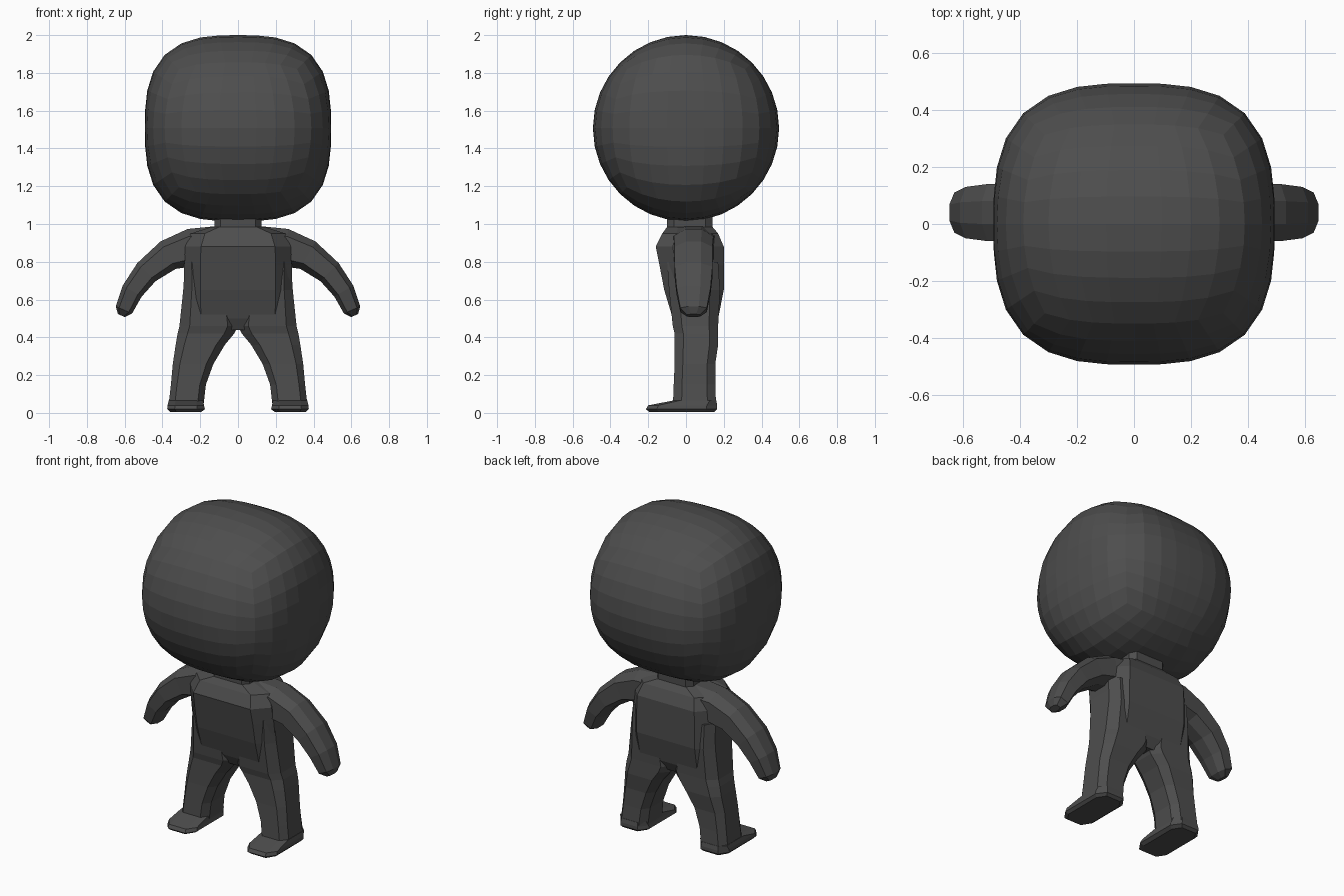
import bpy
import bmesh
from math import pi, tan
from mathutils import Vector

default_cube = bpy.data.objects.get("Cube")
if default_cube:
    bpy.data.objects.remove(default_cube, do_unlink=True)

# One dark grey for the whole figure
CHARCOAL = (0.075, 0.075, 0.075, 1.0)
charcoal = bpy.data.materials.new("charcoal_grey")
charcoal.diffuse_color = CHARCOAL
charcoal.use_nodes = True
shader = next(n for n in charcoal.node_tree.nodes if n.type == "BSDF_PRINCIPLED")
shader.inputs["Base Color"].default_value = CHARCOAL


def finish(name, bm, mirror=False):
    """Turn a bmesh into a flat-shaded object, optionally mirrored across x."""
    bmesh.ops.recalc_face_normals(bm, faces=bm.faces)
    mesh = bpy.data.meshes.new(name)
    bm.to_mesh(mesh)
    bm.free()
    mesh.materials.append(charcoal)
    obj = bpy.data.objects.new(name, mesh)
    bpy.context.collection.objects.link(obj)
    if mirror:
        mod = obj.modifiers.new("mirror", "MIRROR")
        mod.use_mirror_merge = False
    return obj


def octagon(center, u, v, half_u, half_v, bevel_u, bevel_v):
    """Chamfered rectangle; bevels are fractions of the half sizes."""
    a, b = half_u * (1 - bevel_u), half_v * (1 - bevel_v)
    corners = [(half_u, -b), (half_u, b), (a, half_v), (-a, half_v),
               (-half_u, b), (-half_u, -b), (-a, -half_v), (a, -half_v)]
    return [center + u * p + v * q for p, q in corners]


def loft(name, rings, mirror=False):
    bm = bmesh.new()
    loops = [[bm.verts.new(p) for p in ring] for ring in rings]
    for low, high in zip(loops, loops[1:]):
        for i in range(len(low)):
            j = (i + 1) % len(low)
            bm.faces.new((low[i], low[j], high[j], high[i]))
    bm.faces.new(loops[0])
    bm.faces.new(loops[-1])
    return finish(name, bm, mirror)


X, Y, Z = Vector((1, 0, 0)), Vector((0, 1, 0)), Vector((0, 0, 1))


def level(z, x0, x1, y0, y1, bevel_u, bevel_v):
    """Horizontal chamfered section between the given limits."""
    center = Vector(((x0 + x1) / 2, (y0 + y1) / 2, z))
    return octagon(center, X, Y, (x1 - x0) / 2, (y1 - y0) / 2, bevel_u, bevel_v)


# Head: evenly divided cube pushed onto a rounded drum lying along x
STEPS, POWER, RADIUS = 8, 2.9, 0.493
bm = bmesh.new()
bmesh.ops.create_cube(bm, size=2)
bmesh.ops.subdivide_edges(bm, edges=bm.edges[:], cuts=STEPS - 1, use_grid_fill=True)
for vert in bm.verts:
    d = Vector([tan(c * pi / 4) for c in vert.co])
    ring = (d.y ** 2 + d.z ** 2) ** 0.5
    reach = (abs(d.x) ** POWER + ring ** POWER) ** (1 / POWER)
    vert.co = d * (RADIUS / reach) + Z * (2 - RADIUS)
finish("head", bm)

# Neck
loft("neck", [level(z, -0.125, 0.125, -0.1, 0.14, 0.25, 0.3) for z in (0.93, 1.08)])

# Torso: height, half width, front, back
torso = [(0.44, 0.1, -0.04, 0.14), (0.5, 0.28, -0.07, 0.17),
         (0.65, 0.285, -0.115, 0.2), (0.78, 0.285, -0.14, 0.2),
         (0.88, 0.28, -0.16, 0.2), (0.95, 0.25, -0.125, 0.17),
         (0.985, 0.14, -0.1, 0.14)]
loft("torso", [level(z, -w, w, y0, y1, 0.3, 0.5) for z, w, y0, y1 in torso])

# Arms: centre x, centre z, half thickness, half depth along a drooping curve
arm = [(0.1, 0.88, 0.11, 0.12), (0.25, 0.875, 0.1, 0.105),
       (0.37, 0.835, 0.083, 0.1), (0.485, 0.745, 0.068, 0.1),
       (0.56, 0.645, 0.058, 0.09), (0.604, 0.545, 0.047, 0.07),
       (0.617, 0.515, 0.02, 0.035)]
centers = [Vector((x, 0.04, z)) for x, z, _, _ in arm]
rings = []
for i, (_, _, thick, depth) in enumerate(arm):
    along = centers[min(i + 1, len(arm) - 1)] - centers[max(i - 1, 0)]
    across = along.cross(Y).normalized()
    rings.append(octagon(centers[i], across, Y, thick, depth, 0.4, 0.6))
loft("arms", rings, mirror=True)

# Legs: height, inner x, outer x, front, back
leg = [(0.02, 0.185, 0.37, -0.07, 0.16), (0.15, 0.17, 0.355, -0.065, 0.155),
       (0.26, 0.13, 0.345, -0.06, 0.155), (0.36, 0.07, 0.33, -0.06, 0.17),
       (0.42, 0.02, 0.32, -0.06, 0.17), (0.46, 0.0, 0.31, -0.07, 0.17),
       (0.65, 0.03, 0.29, -0.09, 0.18), (0.8, 0.08, 0.28, -0.1, 0.17)]
loft("legs", [level(*row, 0.35, 0.4) for row in leg], mirror=True)

# Feet: flat soles with a toe sloping forward
foot = [(0.005, 0.195, 0.36, -0.195, 0.15), (0.02, 0.175, 0.375, -0.212, 0.165),
        (0.04, 0.18, 0.373, -0.2, 0.165), (0.065, 0.185, 0.367, -0.07, 0.16)]
loft("feet", [level(*row, 0.4, 0.3) for row in foot], mirror=True)
